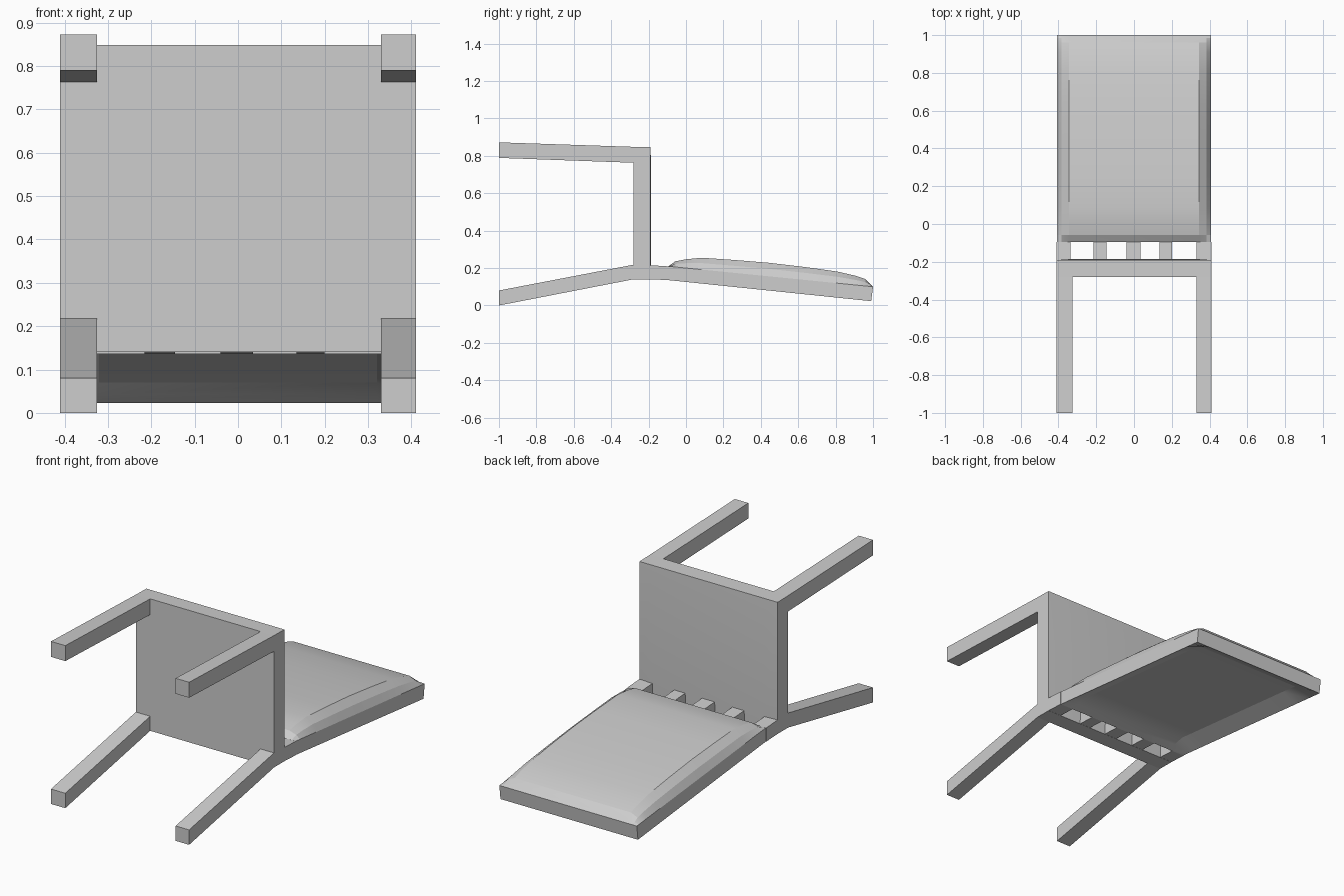
import bpy, bmesh, math

cube = bpy.data.objects.get("Cube")
if cube:
    bpy.data.objects.remove(cube, do_unlink=True)

grey = bpy.data.materials.new("plain grey")
grey.use_nodes = True
grey.diffuse_color = (0.61, 0.61, 0.61, 1)
grey.node_tree.nodes["Principled BSDF"].inputs["Base Color"].default_value = (0.61, 0.61, 0.61, 1)


def loft(name, rings, smooth=None):
    """Skin a row of matching closed rings and cap both ends."""
    bm = bmesh.new()
    rows = [[bm.verts.new(p) for p in ring] for ring in rings]
    n = len(rows[0])
    for a, b in zip(rows, rows[1:]):
        for i in range(n):
            j = (i + 1) % n
            bm.faces.new((a[i], a[j], b[j], b[i]))
    bm.faces.new(rows[0])
    bm.faces.new(rows[-1])
    bmesh.ops.recalc_face_normals(bm, faces=bm.faces[:])
    mesh = bpy.data.meshes.new(name)
    bm.to_mesh(mesh)
    bm.free()
    mesh.materials.append(grey)
    obj = bpy.data.objects.new(name, mesh)
    bpy.context.collection.objects.link(obj)
    if smooth:
        bpy.ops.object.select_all(action='DESELECT')
        obj.select_set(True)
        bpy.context.view_layer.objects.active = obj
        bpy.ops.object.shade_smooth_by_angle(angle=math.radians(smooth))


def prism(name, profile, x0, x1):
    """Extrude a side profile of (y, z) points across x."""
    loft(name, [[(x, y, z) for y, z in profile] for x in (x0, x1)])


def rim(y):
    """Bottom and top height of the backrest rim at y."""
    t = (y + 0.09) / 1.09
    return 0.135 - 0.112 * t, 0.209 - 0.109 * t


W = 0.41       # half width

# Seat slab, upright because the chair lies on its back, with a faintly raised pad
seat = [(-0.28, W, 0.14, 0.848), (-0.191, W, 0.14, 0.846), (-0.186, 0.34, 0.21, 0.765)]
loft("seat", [[(-w, y, lo), (w, y, lo), (w, y, hi), (-w, y, hi)]
              for y, w, lo, hi in seat], smooth=35)

# Legs, one pair straight and one pair splayed
front_leg = [(-1, 0.789), (-1, 0.872), (-0.28, 0.848), (-0.28, 0.763)]
back_leg = [(-1, 0), (-1, 0.08), (-0.28, 0.218), (-0.28, 0.14)]
for side, x0, x1 in (("left", 0.33, W), ("right", -W, -0.325)):
    prism("front_leg_" + side, front_leg, x0, x1)
    prism("back_leg_" + side, back_leg, x0, x1)

# Short slats joining the seat to the backrest
slat = [(-0.19, 0.14), (-0.19, 0.215), (-0.095, 0.209), (-0.095, 0.1355)]
for i, (x0, x1) in enumerate([(-W, -0.335), (-0.215, -0.145), (-0.04, 0.035),
                              (0.135, 0.2), (0.33, W)]):
    prism("back_slat_%d" % (i + 1), slat, x0, x1)

# Padded backrest: rows of (y, padding top z, depth of the hollow underneath)
rows = [(-0.095, 0.209, 0), (-0.057, 0.236, 0.02), (0.0, 0.247, 0.04),
        (0.085, 0.255, 0.04), (0.26, 0.243, 0.04), (0.445, 0.228, 0.04),
        (0.64, 0.205, 0.04), (0.81, 0.181, 0.04), (0.91, 0.158, 0.038),
        (0.96, 0.141, 0.016), (0.985, 0.116, 0.006), (1.0, 0.10, 0)]
rings = []
for y, top, hollow in rows:
    rb, rt = rim(y)
    yb = y - 0.01 * max(0, y)
    half = [(0.345, y, top), (0.385, y, rt + 0.55 * (top - rt)), (0.408, y, rt),
            (0.408, yb, rb), (0.32, yb, rb + hollow)]
    rings.append(half + [(-x, v, z) for x, v, z in reversed(half)])
loft("padded_backrest", rings, smooth=20)
